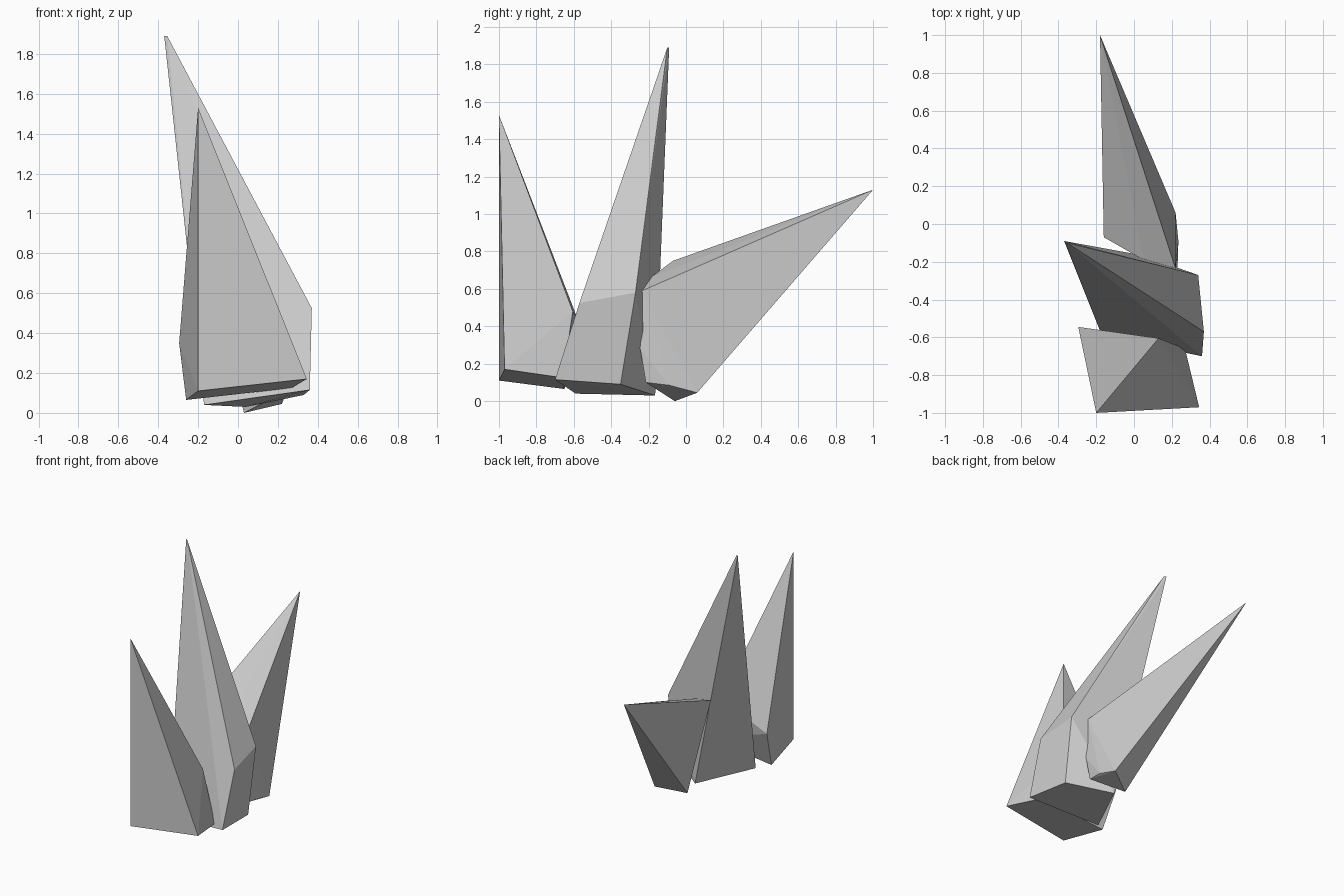
import bpy
import bmesh
import math

cube = bpy.data.objects.get("Cube")
if cube:
    bpy.data.objects.remove(cube, do_unlink=True)

# One plain stone colour
grey = (0.6, 0.6, 0.6, 1.0)
stone = bpy.data.materials.new("grey_stone")
stone.use_nodes = True
stone.diffuse_color = grey
stone.node_tree.nodes["Principled BSDF"].inputs["Base Color"].default_value = grey


def shard(name, corners):
    """A sharp convex crystal wrapped around its corner points."""
    bm = bmesh.new()
    for corner in corners:
        bm.verts.new(corner)
    hull = bmesh.ops.convex_hull(bm, input=bm.verts)
    loose = [v for v in hull["geom_interior"] if isinstance(v, bmesh.types.BMVert)]
    bmesh.ops.delete(bm, geom=loose, context="VERTS")
    # Merge nearly flat triangles into clean facets
    bmesh.ops.dissolve_limit(bm, angle_limit=math.radians(3),
                             verts=bm.verts, edges=bm.edges)
    bmesh.ops.recalc_face_normals(bm, faces=bm.faces)
    mesh = bpy.data.meshes.new(name)
    bm.to_mesh(mesh)
    bm.free()
    mesh.materials.append(stone)
    obj = bpy.data.objects.new(name, mesh)
    bpy.context.collection.objects.link(obj)
    return obj


# Front shard: upright tip, shoulders, base
shard("front_shard", [
    (-0.2, -1.0, 1.53),
    (0.14, -0.89, 0.62), (0.13, -0.605, 0.48), (-0.295, -0.545, 0.35),
    (-0.2, -1.0, 0.11), (0.345, -0.97, 0.17),
    (0.27, -0.66, 0.125), (-0.26, -0.65, 0.065),
])

# Middle shard: tall blunt tip, shoulders, base
shard("middle_shard", [
    (-0.37, -0.09, 1.89), (-0.355, -0.1, 1.89),
    (0.37, -0.57, 0.525), (0.34, -0.27, 0.58),
    (0.36, -0.7, 0.115), (0.33, -0.35, 0.09),
    (0.04, -0.165, 0.03), (-0.17, -0.59, 0.04),
])

# Back shard: leaning tip, shoulders, base
shard("back_shard", [
    (-0.18, 1.0, 1.13),
    (-0.16, -0.07, 0.75), (0.05, -0.19, 0.66), (0.22, -0.235, 0.59),
    (-0.05, 0.24, 0.48), (0.23, -0.245, 0.28),
    (0.22, -0.215, 0.1), (0.235, -0.09, 0.085),
    (0.22, 0.06, 0.045), (0.03, -0.06, 0.0),
])
